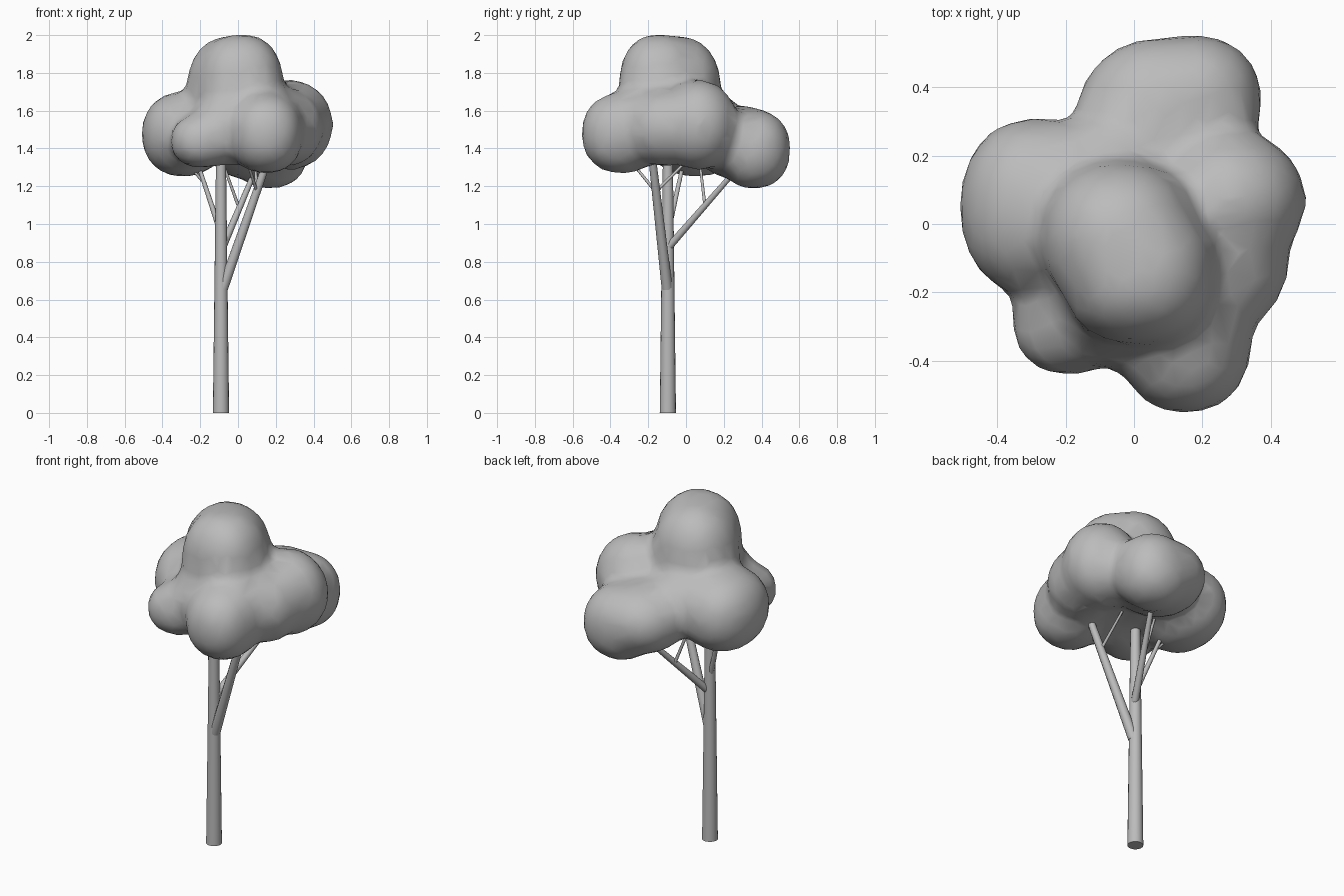
import bpy, bmesh
from math import radians
from mathutils import Vector, Matrix

cube = bpy.data.objects.get("Cube")
if cube:
    bpy.data.objects.remove(cube, do_unlink=True)

grey = bpy.data.materials.new("plain_grey")
grey.use_nodes = True
GREY = (0.5, 0.5, 0.5, 1)
grey.diffuse_color = GREY
grey.node_tree.nodes["Principled BSDF"].inputs["Base Color"].default_value = GREY


def add_object(name, bm):
    mesh = bpy.data.meshes.new(name)
    bm.to_mesh(mesh)
    bm.free()
    mesh.materials.append(grey)
    obj = bpy.data.objects.new(name, mesh)
    bpy.context.collection.objects.link(obj)
    return obj


def smooth(obj, degrees):
    bpy.ops.object.select_all(action='DESELECT')
    obj.select_set(True)
    bpy.context.view_layer.objects.active = obj
    bpy.ops.object.shade_smooth_by_angle(angle=radians(degrees))


def limb(name, start, end, r1, r2, sides=10):
    """Tapered round limb between two points."""
    a, b = Vector(start), Vector(end)
    bm = bmesh.new()
    turn = (b - a).to_track_quat('Z', 'Y').to_matrix().to_4x4()
    bmesh.ops.create_cone(bm, cap_ends=True, segments=sides, radius1=r1, radius2=r2,
                          depth=(b - a).length,
                          matrix=Matrix.Translation((a + b) / 2) @ turn)
    smooth(add_object(name, bm), 50)


def lobe(bm, centre, radii, power):
    """Rounded lobe; a higher power makes it fuller at the corners."""
    ball = bmesh.ops.create_icosphere(bm, subdivisions=4, radius=1)
    for v in ball["verts"]:
        norm = sum(abs(c) ** power for c in v.co) ** (1 / power)
        v.co = Vector(m + c / norm * (r + MARGIN)
                      for m, c, r in zip(centre, v.co, radii))


# Trunk, branches and twigs
limb("trunk", (-0.09, -0.096, 0), (-0.09, -0.096, 1.38), 0.043, 0.026, 16)
limb("front_branch", (-0.08, -0.1, 0.66), (0.165, -0.18, 1.36), 0.029, 0.02)
limb("back_branch", (-0.08, -0.09, 0.88), (0.09, 0.26, 1.28), 0.021, 0.014)
limb("right_branch", (-0.1, -0.09, 0.98), (-0.22, -0.01, 1.34), 0.015, 0.01)
limb("back_twig", (0.0, 0.1, 1.1), (-0.09, 0.07, 1.35), 0.009, 0.007, 8)
limb("right_twig", (-0.19, -0.03, 1.23), (-0.27, -0.03, 1.32), 0.008, 0.006, 8)
limb("front_twig", (0.1, -0.16, 1.17), (0.05, -0.29, 1.33), 0.009, 0.007, 8)
limb("inner_twig", (0.1, -0.16, 1.17), (0.09, 0.01, 1.34), 0.009, 0.007, 8)

# Crown lobes: centre, radii and fullness; the margin is lost in softening
MARGIN = 0.006
bm = bmesh.new()
for centre, radii, power in [
    ((-0.04, -0.04, 1.72), (0.225, 0.22, 0.27), 2.2),   # top, back half
    ((0.015, -0.14, 1.72), (0.22, 0.21, 0.28), 2.4),    # top, front half
    ((-0.29, 0.05, 1.475), (0.215, 0.255, 0.22), 2.2),  # right
    ((-0.21, 0.06, 1.50), (0.23, 0.24, 0.20), 2.0),     # right, inner
    ((0.17, 0.36, 1.395), (0.20, 0.19, 0.205), 2.2),    # back, outer
    ((0.07, 0.29, 1.43), (0.24, 0.25, 0.19), 2.1),      # back, inner
    ((0.28, 0.07, 1.525), (0.22, 0.20, 0.235), 2.0),    # left
    ((0.15, -0.34, 1.48), (0.19, 0.21, 0.21), 2.2),     # front left, outer
    ((0.16, -0.22, 1.52), (0.20, 0.24, 0.205), 2.0),    # front left, inner
    ((0.26, -0.11, 1.51), (0.19, 0.20, 0.20), 2.0),     # left side fill
    ((-0.19, -0.28, 1.44), (0.165, 0.16, 0.14), 2.2),   # front right
    ((-0.04, -0.22, 1.51), (0.21, 0.20, 0.20), 2.0),    # front fill
    ((-0.07, 0.12, 1.53), (0.20, 0.19, 0.16), 2.0),     # back fill
    ((0.02, -0.06, 1.53), (0.27, 0.27, 0.20), 2.0),     # middle
]:
    lobe(bm, centre, radii, power)
crown = add_object("crown", bm)

# Fuse the lobes into one soft, coarse skin
remesh = crown.modifiers.new("fuse", 'REMESH')
remesh.mode = 'VOXEL'
remesh.voxel_size = 0.028
soften = crown.modifiers.new("soften", 'SMOOTH')
soften.factor = 0.5
soften.iterations = 14
reduce = crown.modifiers.new("reduce", 'DECIMATE')
reduce.ratio = 0.2
graph = bpy.context.evaluated_depsgraph_get()
skin = bpy.data.meshes.new_from_object(crown.evaluated_get(graph))
crown.modifiers.clear()
crown.data = skin
skin.materials.clear()
skin.materials.append(grey)
smooth(crown, 80)
